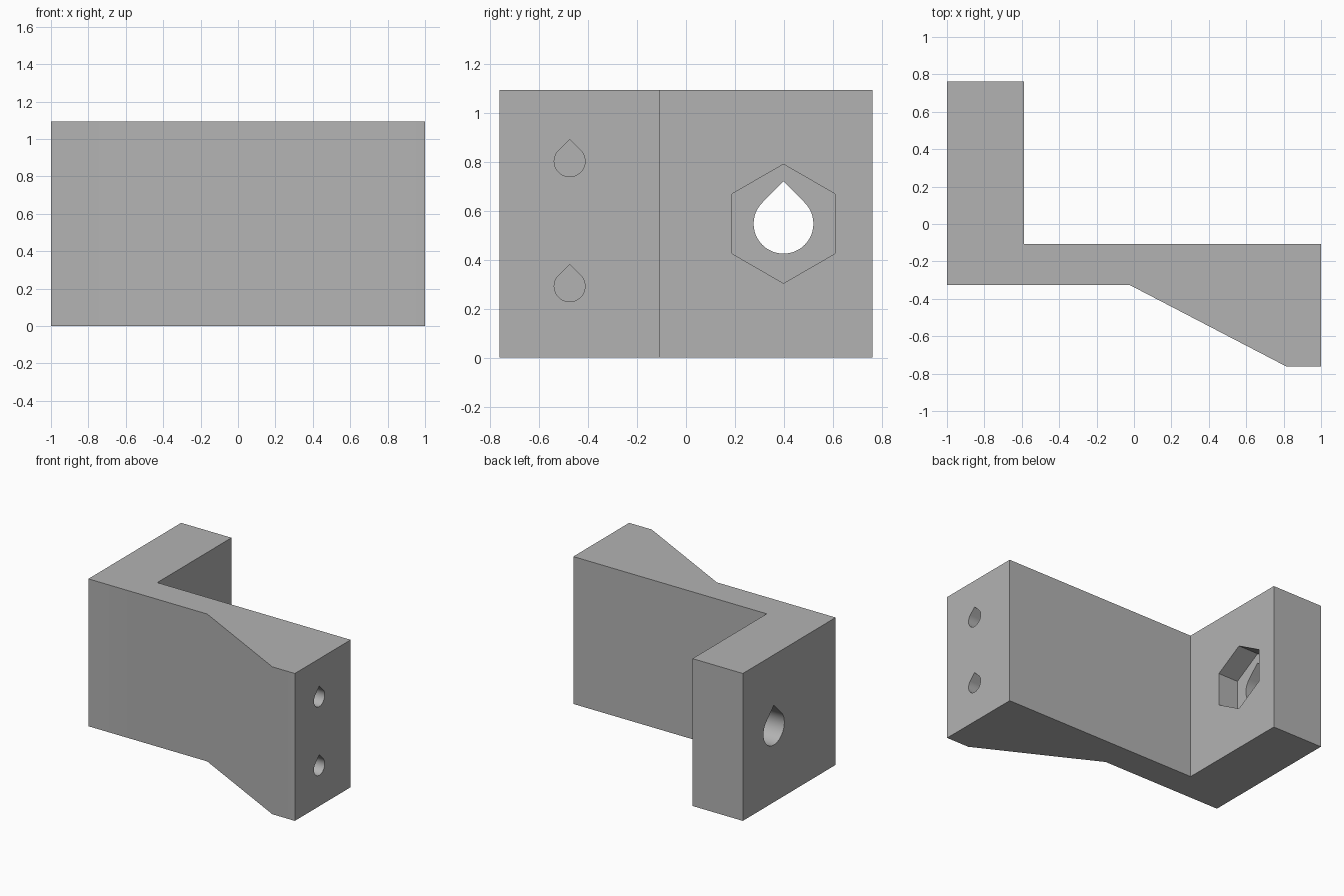
import bpy
import bmesh
from math import sin, cos, pi, sqrt, radians
from mathutils import Matrix

cube = bpy.data.objects.get("Cube")
if cube:
    bpy.data.objects.remove(cube, do_unlink=True)

HEIGHT = 1.093
MID = HEIGHT / 2

grey = bpy.data.materials.new("plain grey")
grey.use_nodes = True
grey.diffuse_color = (0.45, 0.45, 0.45, 1)
grey.node_tree.nodes["Principled BSDF"].inputs["Base Color"].default_value = grey.diffuse_color


def prism(name, outline, depth, matrix=Matrix()):
    """Extrude a 2D outline along its local z, then place it."""
    bm = bmesh.new()
    face = bm.faces.new([bm.verts.new((u, v, 0)) for u, v in outline])
    side = bmesh.ops.extrude_face_region(bm, geom=[face])["geom"]
    verts = [g for g in side if isinstance(g, bmesh.types.BMVert)]
    bmesh.ops.translate(bm, verts=verts, vec=(0, 0, depth))
    bmesh.ops.transform(bm, matrix=matrix, verts=bm.verts)
    bmesh.ops.recalc_face_normals(bm, faces=bm.faces)
    mesh = bpy.data.meshes.new(name)
    bm.to_mesh(mesh)
    bm.free()
    mesh.materials.append(grey)
    obj = bpy.data.objects.new(name, mesh)
    bpy.context.collection.objects.link(obj)
    return obj


def along_x(x, y, z):
    """Outline u -> y, v -> z, extrusion -> x."""
    turn = Matrix(((0, 0, 1, 0), (1, 0, 0, 0), (0, 1, 0, 0), (0, 0, 0, 1)))
    return Matrix.Translation((x, y, z)) @ turn


def teardrop(r, steps=36):
    """Round hole with a 45 degree peak on top."""
    arc = [radians(-225 + 270 * i / steps) for i in range(steps + 1)]
    return [(r * cos(a), r * sin(a)) for a in arc] + [(0, r * sqrt(2))]


# Bracket body: arm, web and wedge in one plan profile
plan = [(-1, -0.325), (-0.025, -0.325), (0.815, -0.762), (1, -0.762),
        (1, -0.108), (-0.587, -0.108), (-0.587, 0.762), (-1, 0.762)]
bracket = prism("bracket", plan, HEIGHT)

# Bore, hexagonal nut pocket and two blind screw holes
hexagon = [(0.243 * sin(i * pi / 3), 0.243 * cos(i * pi / 3)) for i in range(6)]
cutters = [
    prism("bore_cutter", teardrop(0.122), 0.6, along_x(-1.1, 0.398, MID)),
    prism("nut_pocket_cutter", hexagon, 0.3, along_x(-0.75, 0.398, MID)),
]
for label, offset in (("upper", 0.255), ("lower", -0.255)):
    cutters.append(prism(label + "_screw_hole_cutter", teardrop(0.063), 0.6,
                         along_x(0.55, -0.475, MID + offset)))

for obj in bpy.context.selected_objects:
    obj.select_set(False)
bpy.context.view_layer.objects.active = bracket
bracket.select_set(True)
for cutter in cutters:
    mod = bracket.modifiers.new(cutter.name, "BOOLEAN")
    mod.operation = "DIFFERENCE"
    mod.solver = "EXACT"
    mod.object = cutter
    bpy.ops.object.modifier_apply(modifier=mod.name)
    bpy.data.objects.remove(cutter, do_unlink=True)

bpy.ops.object.shade_smooth_by_angle(angle=radians(30))
